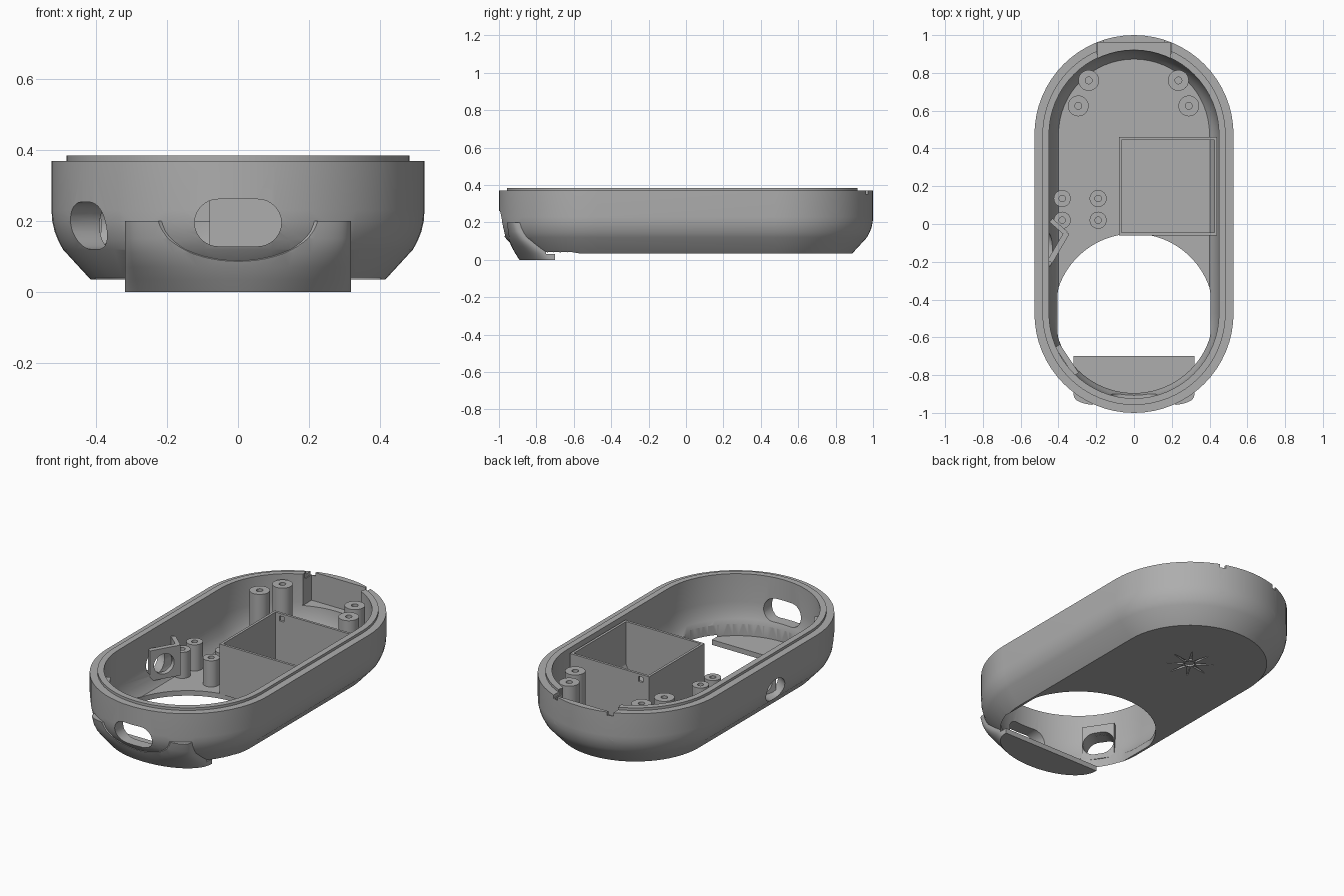
import bpy, bmesh, math
from mathutils import Vector

if "Cube" in bpy.data.objects:
    bpy.data.objects.remove(bpy.data.objects["Cube"])

grey = bpy.data.materials.new("plain grey")
grey.diffuse_color = (0.42, 0.42, 0.42, 1)
grey.use_nodes = True
grey.node_tree.nodes["Principled BSDF"].inputs["Base Color"].default_value = grey.diffuse_color


def loft(name, rings):
    """Closed solid through a list of equal-length point rings."""
    bm = bmesh.new()
    vs = [[bm.verts.new(p) for p in r] for r in rings]
    n = len(vs[0])
    for a, b in zip(vs, vs[1:]):
        for i in range(n):
            j = (i + 1) % n
            bm.faces.new((a[i], a[j], b[j], b[i]))
    bm.faces.new(vs[0])
    bm.faces.new(vs[-1])
    bmesh.ops.recalc_face_normals(bm, faces=bm.faces)
    me = bpy.data.meshes.new(name)
    bm.to_mesh(me)
    bm.free()
    me.materials.append(grey)
    ob = bpy.data.objects.new(name, me)
    bpy.context.collection.objects.link(ob)
    return ob


def activate(ob):
    bpy.ops.object.select_all(action='DESELECT')
    ob.select_set(True)
    bpy.context.view_layer.objects.active = ob


def boolean(ob, other, op='DIFFERENCE', keep=False):
    activate(ob)
    m = ob.modifiers.new("cut", 'BOOLEAN')
    m.object, m.operation, m.solver = other, op, 'EXACT'
    bpy.ops.object.modifier_apply(modifier=m.name)
    if not keep:
        bpy.data.objects.remove(other)


def stadium(r, z, n=32, c=0.473):
    pts = []
    for s, a0 in ((1, 0), (-1, math.pi)):
        for i in range(n + 1):
            a = a0 + math.pi * i / n
            pts.append((r * math.cos(a), s * c + r * math.sin(a), z))
    return pts


def circle(x, y, r, z, n=32):
    return [(x + r * math.cos(2 * math.pi * i / n), y + r * math.sin(2 * math.pi * i / n), z) for i in range(n)]


def rect(x0, x1, y0, y1, z):
    return [(x0, y0, z), (x1, y0, z), (x1, y1, z), (x0, y1, z)]


def block(name, x0, x1, y0, y1, z0, z1):
    return loft(name, [rect(x0, x1, y0, y1, z0), rect(x0, x1, y0, y1, z1)])


def slot(center, normal, length, height, depth):
    """Round-ended cutter along a horizontal direction."""
    c, n = Vector(center), Vector(normal).normalized()
    u, r, pts = Vector((-n.y, n.x, 0)), height / 2, []
    for s, a0 in ((1, -math.pi / 2), (-1, math.pi / 2)):
        for i in range(17):
            a = a0 + math.pi * i / 16
            pts.append(c + u * (s * (length / 2 - r) + r * math.cos(a)) + Vector((0, 0, r * math.sin(a))))
    return loft("slot_cutter", [[p - n * depth for p in pts], [p + n * depth for p in pts]])


def plate(name, a, b, t, z0, z1):
    """Upright plate between two plan points."""
    a, b = Vector(a), Vector(b)
    d = (b - a).normalized()
    w = Vector((-d.y, d.x)) * t / 2
    return loft(name, [[(p.x, p.y, z) for p in (a + w, b + w, b - w, a - w)] for z in (z0, z1)])


# Outer shell with stepped lip
shell = loft("shell", [stadium(r, z) for r, z in (
    (0.417, 0.035), (0.495, 0.12), (0.508, 0.145), (0.518, 0.17), (0.525, 0.2),
    (0.527, 0.23), (0.527, 0.37), (0.485, 0.37), (0.485, 0.385))])


# Front foot: flat pad that swells up to a ledge
def foot_ring(z, ys, yf, n):
    pts = [(0.32, -0.70, z), (-0.32, -0.70, z)]
    for i in range(33):
        a = math.pi * i / 32
        c, s = -math.cos(a), math.sin(a)
        x = 0.32 * math.copysign(abs(c) ** (2 / n), c)
        pts.append((x, ys - (ys - yf) * max(s, 0) ** (2 / n) - 0.001, z))
    return pts


foot = loft("foot", [foot_ring(*p) for p in (
    (0, -0.705, -0.89, 2), (0.035, -0.74, -0.912, 2.2), (0.07, -0.79, -0.932, 2.4),
    (0.11, -0.84, -0.948, 2.7), (0.15, -0.87, -0.958, 3), (0.2, -0.89, -0.965, 3.2))])
# Dished scoop around the front port
scoop = loft("scoop", [[(rx * math.cos(t * math.pi / 24), y, 0.205 + rz * math.sin(t * math.pi / 24))
                        for t in range(48)]
                       for y, rx, rz in ((-1.03, 0.32, 0.18), (-0.97, 0.245, 0.145), (-0.94, 0.2, 0.12),
                                         (-0.91, 0.14, 0.085))])
boolean(foot, scoop)
boolean(shell, foot, 'UNION')

# Hollow interior and large round floor opening
boolean(shell, loft("cavity", [stadium(r, z) for r, z in (
    (0.40, 0.065), (0.418, 0.09), (0.433, 0.125), (0.445, 0.17), (0.45, 0.22), (0.45, 0.5))]))
boolean(shell, loft("opening", [[(max(-0.404, min(0.404, x)), y, z) for x, y, z in circle(0, -0.473, 0.422, zz, 96)]
                                for zz in (0.03, 0.1)]))

# Latch recess and notches in the back rim
boolean(shell, block("recess", -0.19, 0.19, 0.8, 0.962, 0.2, 0.5))
for x in (-0.18, 0.18):
    boolean(shell, block("notch", x - 0.016, x + 0.016, 0.9, 1.1, 0.35, 0.5))

# Engraved star on the underside
boolean(shell, loft("star_hub", [circle(0, 0.47, 0.028, z) for z in (0, 0.045)]))
for i in range(8):
    a = math.pi * i / 4 + 0.2
    d, w = Vector((math.cos(a), math.sin(a))), Vector((-math.sin(a), math.cos(a)))
    c = Vector((0, 0.47))
    tri = [c + d * 0.035 + w * 0.009, c + d * 0.035 - w * 0.009, c + d * 0.13 - w * 0.002, c + d * 0.13 + w * 0.002]
    boolean(shell, loft("star_ray", [[(p.x, p.y, z) for p in tri] for z in (0, 0.045)]))

# Side brackets behind the ports
bracket = plate("side_bracket", (-0.355, -0.045), (-0.445, -0.2), 0.03, 0.1, 0.28)
arm = plate("side_bracket_arm", (-0.44, 0.02), (-0.36, -0.05), 0.025, 0.1, 0.28)
corner = plate("corner_bracket", (-0.405, -0.645), (-0.305, -0.795), 0.03, 0.09, 0.3)

# Ports
boolean(shell, slot((0, -0.97, 0.195), (0, -1, 0), 0.245, 0.133, 0.16))
boolean(shell, slot((-0.46, -0.13, 0.187), (-0.86, 0.5, 0), 0.15, 0.133, 0.16))
boolean(bracket, slot((-0.40, -0.13, 0.187), (-0.86, 0.5, 0), 0.12, 0.12, 0.1))
for ob in (shell, corner):
    boolean(ob, slot((-0.42, -0.765, 0.187), (-0.82, -0.57, 0), 0.175, 0.133, 0.16))

# Open battery box with a wire notch
box = loft("battery_box", [rect(-0.08 + i, 0.44 - i, -0.06 + i, 0.46 - i, z) for i, z in (
    (0, 0.063), (0, 0.36), (0.015, 0.36), (0.015, 0.07))])
boolean(box, block("wire_notch", -0.04, -0.01, 0.43, 0.48, 0.315, 0.345))

# Screw posts with pilot holes
posts = []
for name, spots, r, h, top in (
        ("tall_post", ((-0.24, 0.76), (0.235, 0.76), (-0.295, 0.625), (0.29, 0.625)), 0.055, 0.018, 0.36),
        ("short_post", ((-0.38, 0.135), (-0.19, 0.135), (-0.38, 0.02), (-0.19, 0.02)), 0.045, 0.017, 0.22)):
    for x, y in spots:
        posts.append(loft(name, [circle(x, y, q, z) for q, z in (
            (r, 0.062), (r, top), (h, top), (h, top - 0.12))]))

for ob in [shell, bracket, arm, corner, box] + posts:
    activate(ob)
    bpy.ops.object.shade_smooth_by_angle(angle=math.radians(30))
